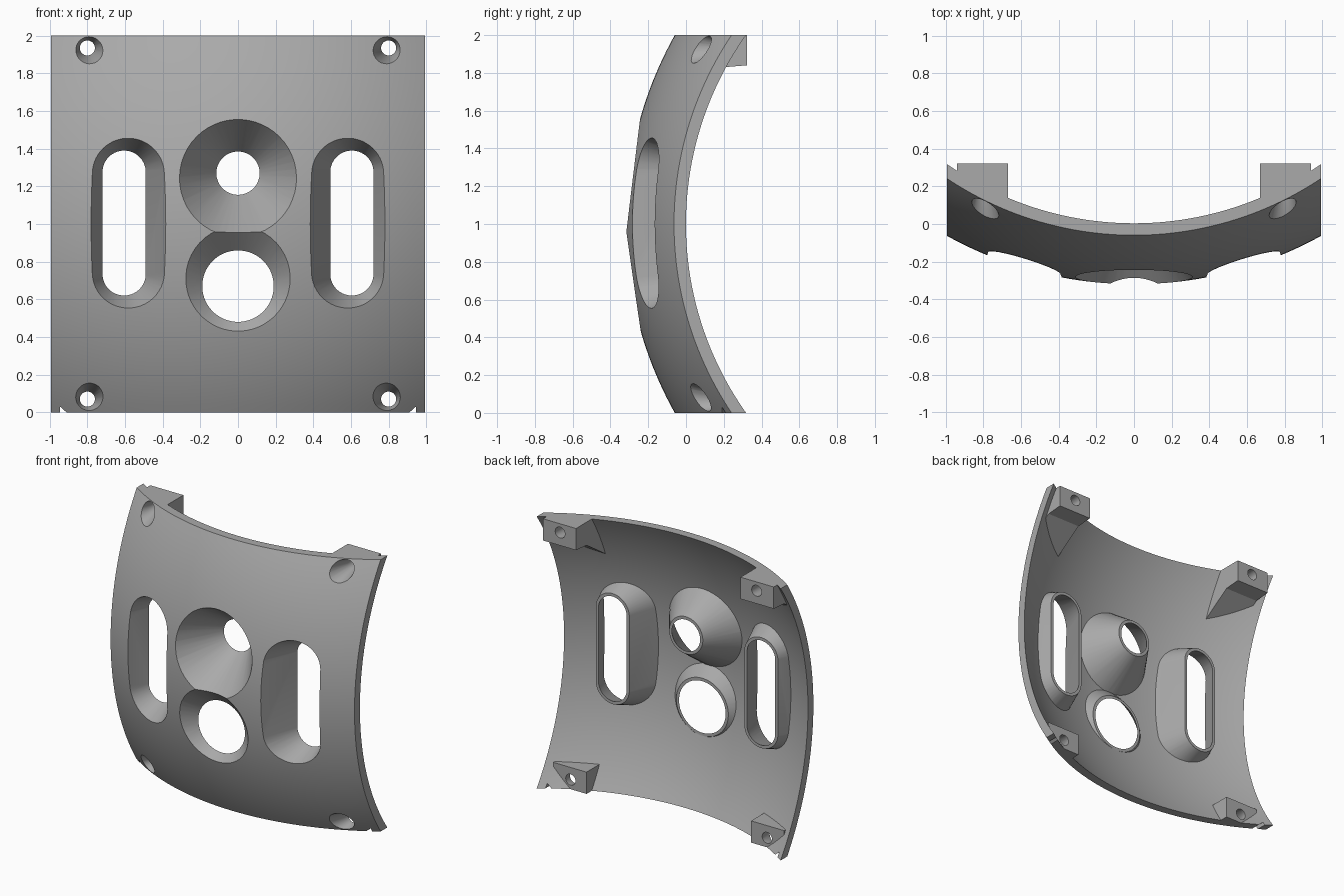
import bpy, bmesh, math

cube = bpy.data.objects.get("Cube")
if cube:
    bpy.data.objects.remove(cube, do_unlink=True)

CENTRE_Y, MID_Z = 1.73, 1.0
R_OUT, R_IN, R_MID = 2.05, 1.995, 2.02
HALF_W = 0.993


def dome(radius):
    """Depth of a spherical surface at x, z."""
    return lambda x, z: CENTRE_Y - math.sqrt(radius ** 2 - x * x - (z - MID_Z) ** 2)


def steps(a, b, n):
    return [a + (b - a) * i / n for i in range(n + 1)]


def make_object(name, bm):
    bmesh.ops.recalc_face_normals(bm, faces=bm.faces)
    mesh = bpy.data.meshes.new(name)
    bm.to_mesh(mesh)
    bm.free()
    ob = bpy.data.objects.new(name, mesh)
    bpy.context.collection.objects.link(ob)
    return ob


def slab(name, xs, zs, front, back):
    """Closed block between two depth functions over an x-z grid."""
    bm = bmesh.new()
    layers = [[[bm.verts.new((x, f(x, z), z)) for z in zs] for x in xs]
              for f in (front, back)]
    nx, nz = len(xs) - 1, len(zs) - 1
    for g in layers:
        for i in range(nx):
            for j in range(nz):
                bm.faces.new((g[i][j], g[i + 1][j], g[i + 1][j + 1], g[i][j + 1]))
    f, b = layers
    for i in range(nx):
        for j in (0, nz):
            bm.faces.new((f[i][j], f[i + 1][j], b[i + 1][j], b[i][j]))
    for j in range(nz):
        for i in (0, nx):
            bm.faces.new((f[i][j], f[i][j + 1], b[i][j + 1], b[i][j]))
    return make_object(name, bm)


def loft(name, cx, cz, rings, half=0.0, n=48):
    """Solid along y through (y, radius) rings; half stretches it into a slot."""
    bm = bmesh.new()
    loops = []
    for y, r in rings:
        loop = []
        for i in range(n):
            a = 2 * math.pi * (i + 0.5) / n
            shift = math.copysign(half, math.sin(a))
            loop.append(bm.verts.new((cx + r * math.cos(a), y, cz + r * math.sin(a) + shift)))
        loops.append(loop)
    for p, q in zip(loops, loops[1:]):
        for i in range(n):
            k = (i + 1) % n
            bm.faces.new((p[i], p[k], q[k], q[i]))
    bm.faces.new(loops[0])
    bm.faces.new(loops[-1])
    return make_object(name, bm)


def combine(target, tool, operation, keep=False):
    mod = target.modifiers.new(operation.lower(), 'BOOLEAN')
    mod.operation, mod.object, mod.solver = operation, tool, 'EXACT'
    bpy.context.view_layer.objects.active = target
    bpy.ops.object.modifier_apply(modifier=mod.name)
    if not keep:
        bpy.data.objects.remove(tool, do_unlink=True)


# Curved shell
panel = slab("curved_faceplate", steps(-HALF_W, HALF_W, 48), steps(0, 2, 48),
             dome(R_OUT), dome(R_IN))


# Corner mounts: upper ones are deep with a sloped underside, lower ones are plain blocks
def upper_back(x, z):
    if z > 1.835:
        y = 0.322
    else:
        y = 0.2 + (z - 1.83) * 1.5
    return max(y, dome(R_MID)(x, z) + 0.004)


def lower_back(x, z):
    return max(0.2, dome(R_MID)(x, z) + 0.004)


for side in (-1, 1):
    xs = steps(side * 0.67, side * 0.94, 6)
    combine(panel, slab("upper_mount", xs, steps(1.66, 1.83, 8) + [1.84, 1.92, 2.0],
                        dome(R_MID), upper_back), 'UNION')
    combine(panel, slab("lower_mount", xs, steps(0, 0.16, 4), dome(R_MID), lower_back), 'UNION')

# Funnels: centre x, centre z, end depth, end radius, taper, slot half length
funnels = [
    (0.0, 1.27, 0.0, 0.115, 0.70, 0.0),
    (0.0, 0.67, -0.19, 0.19, 1.0, 0.0),
    (0.605, 1.005, -0.01, 0.115, 0.39, 0.27),
    (-0.605, 1.005, -0.01, 0.115, 0.39, 0.27),
]
WALL = 0.022


def funnel(name, spec, extra, overshoot):
    cx, cz, end, radius, taper, half = spec
    rings = [(y, radius + extra + taper * (end - y)) for y in (-0.42, end + overshoot)]
    return loft(name, cx, cz, rings, half)


inside = slab("trim_volume", steps(-HALF_W, HALF_W, 30), steps(0, 2, 30),
              dome(R_MID), lambda x, z: 0.9)
for spec in funnels:
    wall = funnel("funnel_wall", spec, WALL, 0.0)
    combine(wall, inside, 'INTERSECT', keep=True)
    combine(panel, wall, 'UNION')
bpy.data.objects.remove(inside, do_unlink=True)
for spec in funnels:
    combine(panel, funnel("funnel_opening", spec, 0.0, 0.03), 'DIFFERENCE')

# Countersunk screw holes and small corner nicks
for side in (-1, 1):
    for z in (0.07, 1.935):
        combine(panel, loft("screw_hole", side * 0.8, z,
                            [(-0.1, 0.127), (0.19, 0.04), (0.5, 0.04)], n=32), 'DIFFERENCE')
    bm = bmesh.new()
    ends = [[bm.verts.new((side * x, y, z)) for x, z in ((0.945, -0.01), (0.945, 0.03), (0.9, -0.01))]
            for y in (0.1, 0.5)]
    for tri in ends:
        bm.faces.new(tri)
    for i in range(3):
        k = (i + 1) % 3
        bm.faces.new((ends[0][i], ends[0][k], ends[1][k], ends[1][i]))
    combine(panel, make_object("corner_nick", bm), 'DIFFERENCE')

# Plain grey finish
grey = bpy.data.materials.new("plain_grey")
grey.use_nodes = True
colour = (0.40, 0.40, 0.40, 1.0)
grey.diffuse_color = colour
grey.node_tree.nodes["Principled BSDF"].inputs["Base Color"].default_value = colour
panel.data.materials.clear()
panel.data.materials.append(grey)
for poly in panel.data.polygons:
    poly.material_index = 0

for ob in bpy.context.selected_objects:
    ob.select_set(False)
panel.select_set(True)
bpy.context.view_layer.objects.active = panel
bpy.ops.object.shade_smooth_by_angle(angle=math.radians(25))
